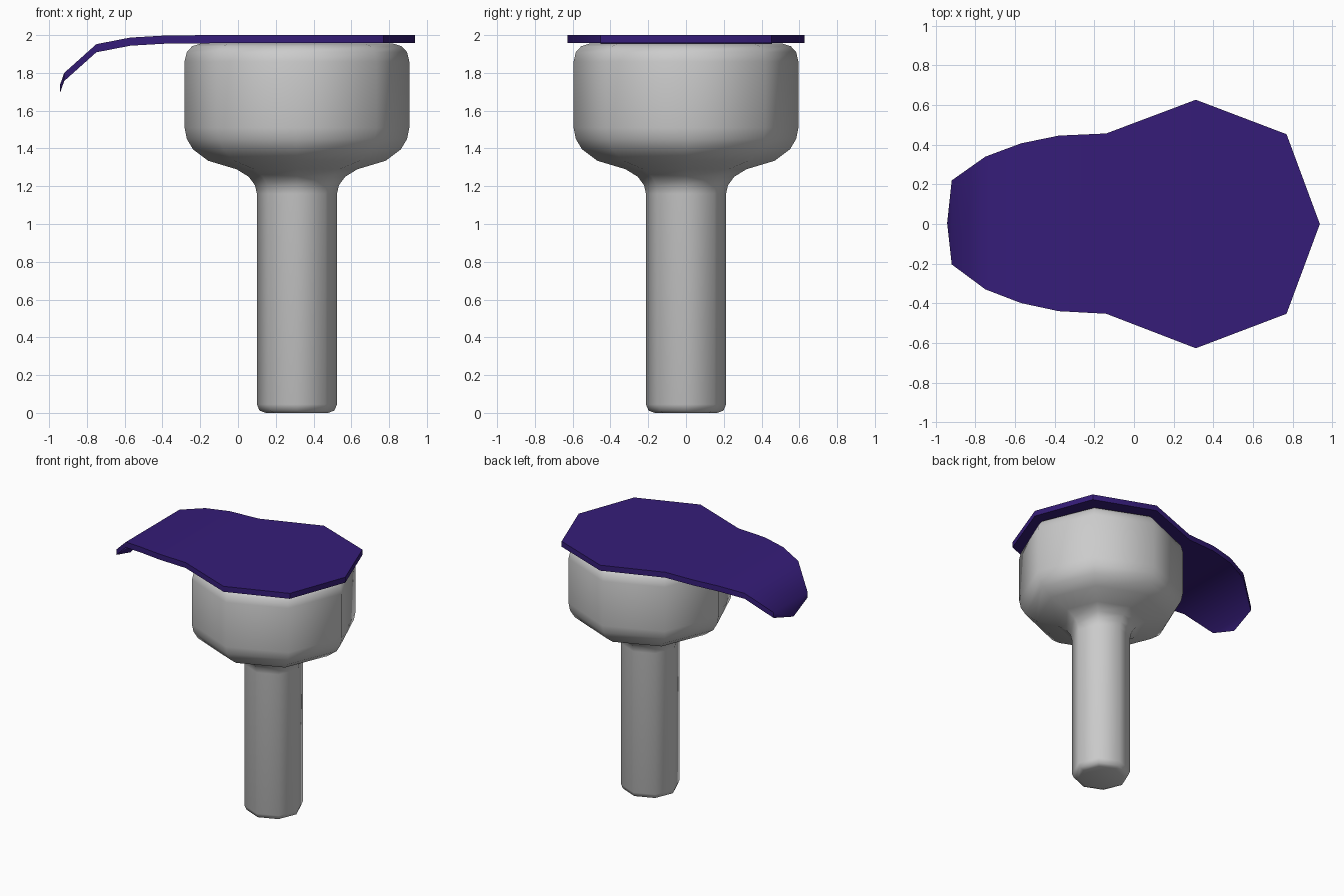
import bpy, bmesh, math

if "Cube" in bpy.data.objects:
    bpy.data.objects.remove(bpy.data.objects["Cube"])

CX = 0.312   # axis of the turned body
SIDES = 8


def make_object(name, bm, angle):
    bmesh.ops.recalc_face_normals(bm, faces=bm.faces)
    mesh = bpy.data.meshes.new(name)
    bm.to_mesh(mesh)
    bm.free()
    ob = bpy.data.objects.new(name, mesh)
    bpy.context.collection.objects.link(ob)
    bpy.ops.object.select_all(action='DESELECT')
    ob.select_set(True)
    bpy.context.view_layer.objects.active = ob
    bpy.ops.object.shade_smooth_by_angle(angle=math.radians(angle))
    return ob


# Body: eight-sided turned head and stem (radius, height)
profile = [(0.165, 0.0), (0.198, 0.012), (0.212, 0.045), (0.212, 1.16),
           (0.222, 1.205), (0.255, 1.25), (0.32, 1.29), (0.47, 1.335),
           (0.55, 1.395), (0.583, 1.45), (0.595, 1.51), (0.595, 1.86),
           (0.583, 1.91), (0.555, 1.941), (0.51, 1.955)]
bm = bmesh.new()
rings = []
for r, z in profile:
    rings.append([bm.verts.new((CX + r * math.cos(a), r * math.sin(a), z))
                  for a in (math.tau * i / SIDES for i in range(SIDES))])
for lo, hi in zip(rings, rings[1:]):
    for i in range(SIDES):
        j = (i + 1) % SIDES
        bm.faces.new((lo[i], lo[j], hi[j], hi[i]))
bm.faces.new(rings[0][::-1])
bm.faces.new(rings[-1])
make_object("head_and_stem", bm, 50)

# Cap plate: octagon running into a drooping brim
# stations: (x, half width, top height, sideways shift)
stations = [(0.77, 0.453, 2.0, 0), (CX, 0.627, 2.0, 0),
            (-0.14, 0.455, 2.0, 0.002), (-0.38, 0.443, 1.998, 0.003),
            (-0.57, 0.403, 1.987, 0.004), (-0.75, 0.335, 1.952, 0.005),
            (-0.92, 0.212, 1.80, 0.008)]
bm = bmesh.new()
rows = [[bm.verts.new((x, s + h, z)), bm.verts.new((x, s - h, z))]
        for x, h, z, s in stations]
nose = bm.verts.new((0.938, 0, 2.0))
tip = bm.verts.new((-0.943, 0.005, 1.735))
bm.faces.new((nose, rows[0][0], rows[0][1]))
for a, b in zip(rows, rows[1:]):
    bm.faces.new((a[0], b[0], b[1], a[1]))
bm.faces.new((rows[-1][0], tip, rows[-1][1]))

# Thicken straight down
top = list(bm.faces)
low = bmesh.ops.extrude_face_region(bm, geom=top, use_keep_orig=True)
bmesh.ops.translate(bm, vec=(0, 0, -0.043),
                    verts=[g for g in low["geom"] if isinstance(g, bmesh.types.BMVert)])
cap = make_object("flat_cap", bm, 45)

purple = bpy.data.materials.new("purple")
purple.diffuse_color = (0.036, 0.012, 0.19, 1)
purple.use_nodes = True
purple.node_tree.nodes["Principled BSDF"].inputs["Base Color"].default_value = purple.diffuse_color
cap.data.materials.append(purple)
